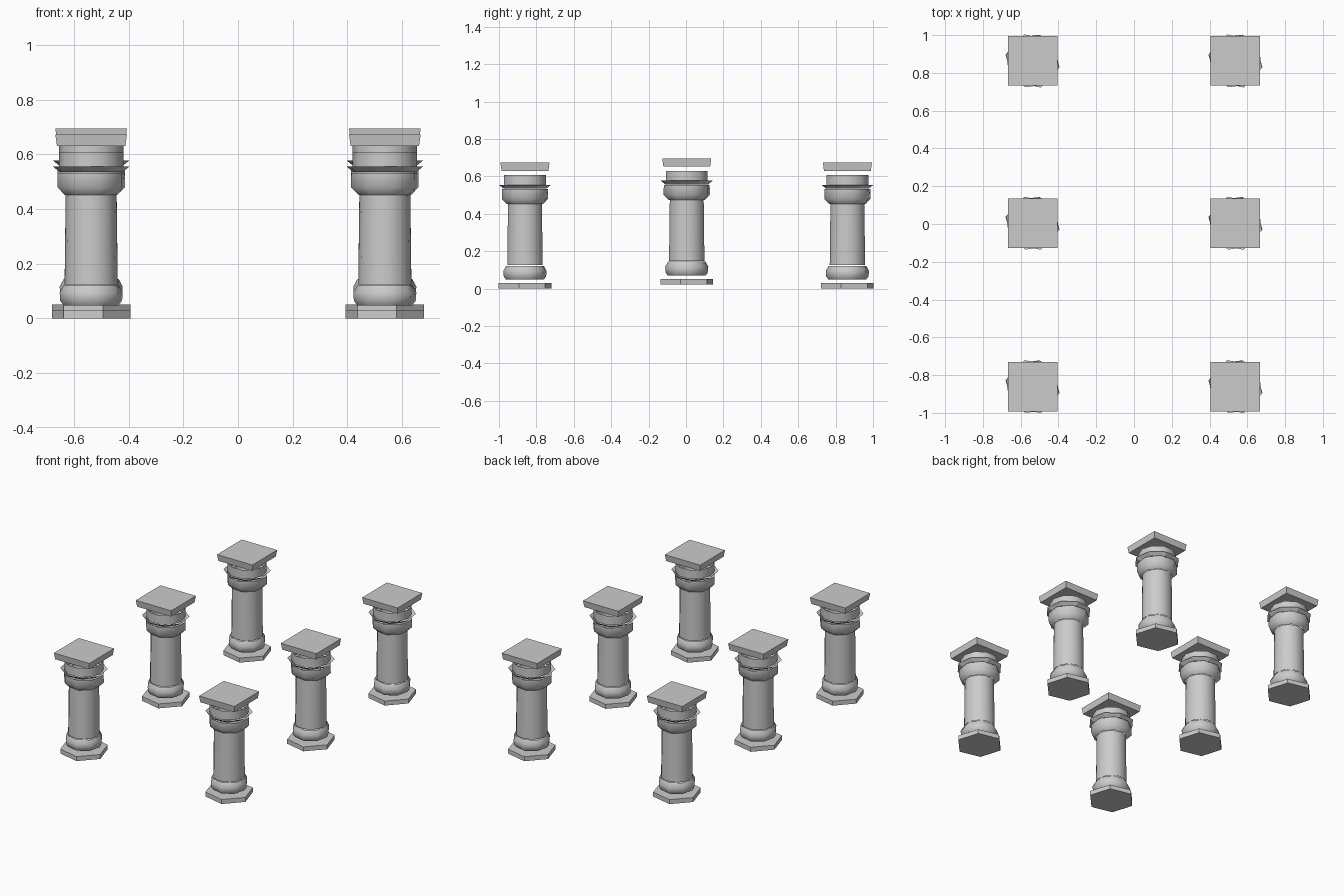
import bpy, math

if "Cube" in bpy.data.objects:
    bpy.data.objects.remove(bpy.data.objects["Cube"])

# every column part: name, sides, rotation in degrees, [(radius, z), ...], closed ends, smooth
S2 = math.sqrt(2)
PARTS = [
    ("base_slab", 6, -13, [(0.147, 0.0), (0.147, 0.03)], True, False),
    ("base_collar", 8, 10, [(0.103, 0.048), (0.115, 0.065), (0.117, 0.095), (0.102, 0.122)], False, True),
    ("shaft", 14, 0, [(0.097, 0.125), (0.093, 0.452)], False, True),
    ("capital_bowl", 8, 15, [(0.1, 0.452), (0.128, 0.48), (0.127, 0.532)], False, True),
    ("capital_lip", 8, -15, [(0.118, 0.535), (0.144, 0.555)], False, False),
    ("capital_neck", 10, 0, [(0.118, 0.548), (0.118, 0.608)], False, True),
    ("top_slab", 4, 45, [(0.125 * S2, 0.63), (0.131 * S2, 0.673)], True, False),
]


def lathe(name, sides, turn, profile, closed, smooth):
    """Mesh made of stacked regular polygons, optionally capped."""
    verts, faces = [], []
    for r, z in profile:
        for i in range(sides):
            a = math.radians(turn) + 2 * math.pi * i / sides
            verts.append((r * math.cos(a), r * math.sin(a), z))
    for k in range(len(profile) - 1):
        for i in range(sides):
            j = (i + 1) % sides
            a, b = k * sides, (k + 1) * sides
            faces.append((a + i, a + j, b + j, b + i))
    if closed:
        faces.append(tuple(reversed(range(sides))))
        faces.append(tuple(range(len(verts) - sides, len(verts))))
    mesh = bpy.data.meshes.new(name)
    mesh.from_pydata(verts, [], faces)
    for p in mesh.polygons:
        p.use_smooth = smooth
    mesh.update()
    return mesh


meshes = {p[0]: lathe(*p) for p in PARTS}

# six columns in two rows; the middle pair stands slightly higher
for x, side in ((-0.537, "left"), (0.537, "right")):
    for y, z, row in ((-0.861, 0, "front"), (0.004, 0.022, "middle"), (0.863, 0, "back")):
        for name, mesh in meshes.items():
            ob = bpy.data.objects.new(f"{row}_{side}_{name}", mesh)
            ob.location = (x, y, z)
            bpy.context.collection.objects.link(ob)
